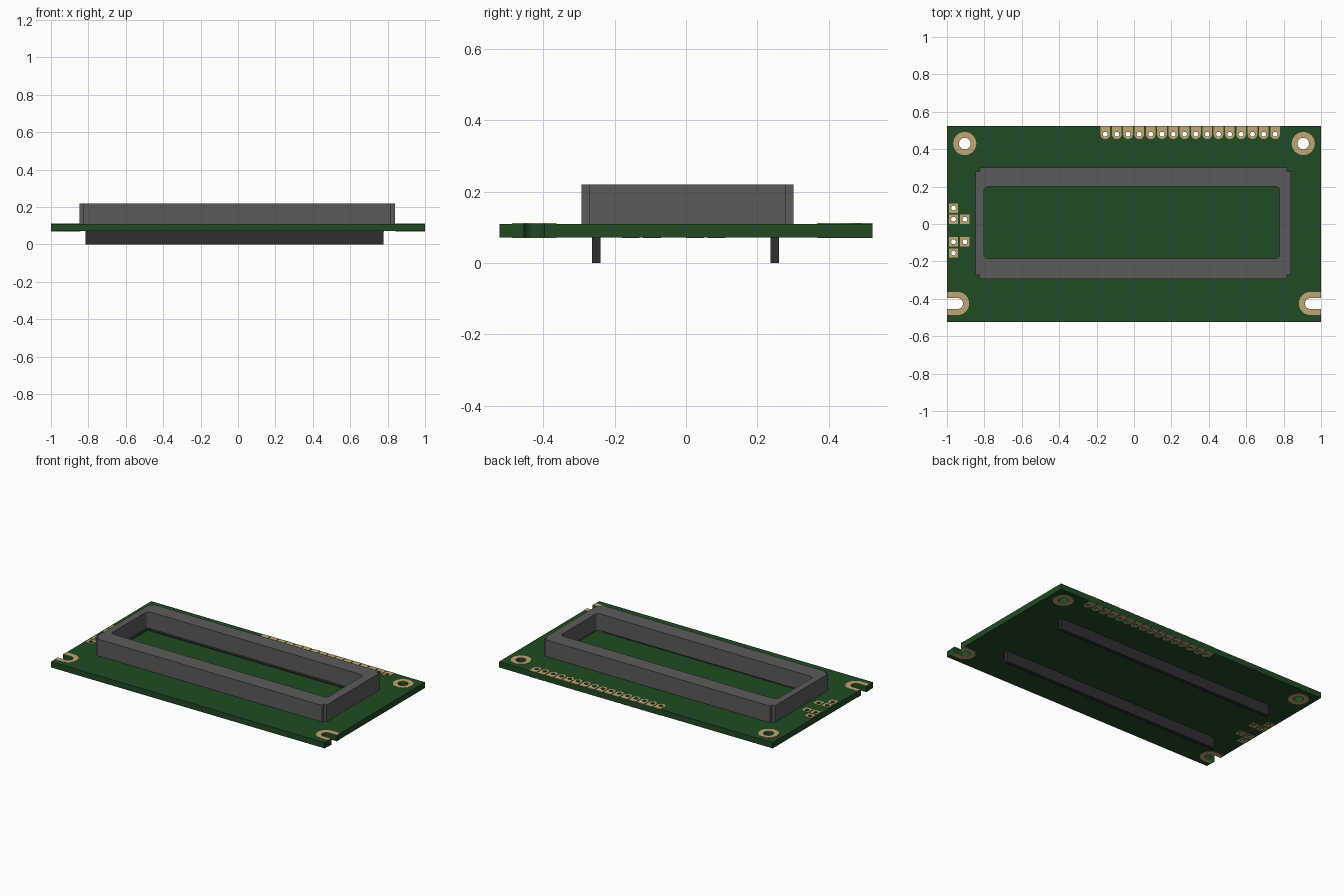
import bpy, bmesh
from math import sin, cos, pi

cube = bpy.data.objects.get("Cube")
if cube:
    bpy.data.objects.remove(cube)


def material(name, rgb, rough=0.6):
    m = bpy.data.materials.new(name)
    m.use_nodes = True
    m.diffuse_color = (*rgb, 1)
    bsdf = m.node_tree.nodes["Principled BSDF"]
    bsdf.inputs["Base Color"].default_value = (*rgb, 1)
    bsdf.inputs["Roughness"].default_value = rough
    return m


GREEN = material("board green", (0.015, 0.068, 0.017))
GOLD = material("pad tan", (0.52, 0.38, 0.18))
GREY = material("frame grey", (0.105, 0.105, 0.105))
DARK = material("bar black", (0.03, 0.028, 0.029))


def arc(cx, cy, r, a0, a1, n=12):
    return [(cx + r * cos(a0 + (a1 - a0) * i / n),
             cy + r * sin(a0 + (a1 - a0) * i / n)) for i in range(n + 1)]


def circle(cx, cy, r, n=24):
    return arc(cx, cy, r, 0, 2 * pi, n)[:-1]


def rect(x0, x1, y0, y1):
    return [(x0, y0), (x1, y0), (x1, y1), (x0, y1)]


def mirror(points):
    return [(-x, y) for x, y in points]


def slab(name, loops, z0, z1, mat):
    """Filled outlines (inner loops become holes) raised from z0 to z1."""
    curve = bpy.data.curves.new(name, 'CURVE')
    curve.dimensions = '2D'
    curve.fill_mode = 'BOTH'
    curve.extrude = (z1 - z0) / 2
    for pts in loops:
        s = curve.splines.new('POLY')
        s.points.add(len(pts) - 1)
        for p, (x, y) in zip(s.points, pts):
            p.co = (x, y, 0, 1)
        s.use_cyclic_u = True
    tmp = bpy.data.objects.new(name + "_outline", curve)
    bpy.context.collection.objects.link(tmp)
    dg = bpy.context.evaluated_depsgraph_get()
    mesh = bpy.data.meshes.new_from_object(tmp.evaluated_get(dg))
    bpy.data.objects.remove(tmp)
    bm = bmesh.new()
    bm.from_mesh(mesh)
    bmesh.ops.remove_doubles(bm, verts=bm.verts, dist=1e-5)
    bmesh.ops.translate(bm, verts=bm.verts, vec=(0, 0, (z0 + z1) / 2))
    bmesh.ops.recalc_face_normals(bm, faces=bm.faces)
    for f in bm.faces:
        f.smooth = False
    bm.to_mesh(mesh)
    bm.free()
    mesh.name = name
    mesh.materials.clear()
    mesh.materials.append(mat)
    ob = bpy.data.objects.new(name, mesh)
    bpy.context.collection.objects.link(ob)
    return ob


# Shared layout
HALF_Y = 0.523
Z_BOTTOM, Z_FLOOR, Z_TOP, Z_FRAME = 0.072, 0.074, 0.11, 0.22
SLOT_X, SLOT_Y, SLOT_R, RING_R = -0.943, -0.425, 0.029, 0.062
HOLE_X, HOLE_Y = 0.905, 0.43
PITCH = 0.0605
header_x = [-0.153 + i * PITCH for i in range(16)]
HEADER_Y = 0.48
side_pads = [(-0.965, 0.085), (-0.965, 0.025), (-0.904, 0.025),
             (-0.965, -0.095), (-0.904, -0.095), (-0.965, -0.155)]

# Circuit board: outline with two open slots, drilled holes, pocket under the frame
slot = [(-1, SLOT_Y - SLOT_R)] + arc(SLOT_X, SLOT_Y, SLOT_R, -pi / 2, pi / 2) + [(-1, SLOT_Y + SLOT_R)]
left_side = [(-1, -HALF_Y)] + slot + [(-1, HALF_Y)]
outline = left_side + mirror(left_side)[::-1]
mount_holes = [circle(s * HOLE_X, HOLE_Y, 0.031) for s in (-1, 1)]
pin_holes = [circle(x, HEADER_Y, 0.013, 12) for x in header_x]
pin_holes += [circle(x, y, 0.013, 12) for x, y in side_pads]
drilled = mount_holes + pin_holes
pocket = rect(-0.825, 0.82, -0.275, 0.28)
slab("board_base", [outline] + drilled, Z_BOTTOM, Z_FLOOR, GREEN)
slab("board_top", [outline, pocket] + drilled, Z_FLOOR, Z_TOP, GREEN)

# Metal pads on both faces of the board
slot_ring = ([(-1, SLOT_Y - RING_R)] + arc(SLOT_X, SLOT_Y, RING_R, -pi / 2, pi / 2)
             + [(-1, SLOT_Y + RING_R)] + slot[::-1])
header_loops = []
for x in header_x:
    header_loops.append([(x + 0.026, HALF_Y), (x - 0.026, HALF_Y)]
                        + arc(x, HEADER_Y, 0.026, pi, 2 * pi))
for side, z0 in (("upper", Z_TOP), ("lower", Z_BOTTOM - 0.002)):
    z1 = z0 + 0.002
    rings = [circle(s * HOLE_X, HOLE_Y, RING_R, 32) for s in (-1, 1)]
    slab(side + "_mount_rings", rings + mount_holes, z0, z1, GOLD)
    slab(side + "_slot_rings", [slot_ring, mirror(slot_ring)], z0, z1, GOLD)
    slab(side + "_header_pads", header_loops + pin_holes[:16], z0, z1, GOLD)
    squares = [rect(x - 0.025, x + 0.025, y - 0.025, y + 0.025) for x, y in side_pads]
    slab(side + "_side_pads", squares + pin_holes[16:], z0, z1, GOLD)

# Display frame: notched corners, rounded window, softened upper rim
X0, X1, Y0, Y1, N = -0.847, 0.839, -0.293, 0.301, 0.021
frame_outline = [(X0 + N, Y0), (X1 - N, Y0), (X1 - N, Y0 + N), (X1, Y0 + N),
                 (X1, Y1 - N), (X1 - N, Y1 - N), (X1 - N, Y1), (X0 + N, Y1),
                 (X0 + N, Y1 - N), (X0, Y1 - N), (X0, Y0 + N), (X0 + N, Y0 + N)]
WX0, WX1, WY0, WY1, R = -0.802, 0.779, -0.184, 0.20, 0.022
window = (arc(WX1 - R, WY1 - R, R, 0, pi / 2, 4) + arc(WX0 + R, WY1 - R, R, pi / 2, pi, 4)
          + arc(WX0 + R, WY0 + R, R, pi, 1.5 * pi, 4) + arc(WX1 - R, WY0 + R, R, 1.5 * pi, 2 * pi, 4))
frame = slab("display_frame", [frame_outline, window], Z_TOP, Z_FRAME, GREY)
bm = bmesh.new()
bm.from_mesh(frame.data)


def on_outer_rim(v):
    outside = v.co.x < WX0 - 0.01 or v.co.x > WX1 + 0.01 or v.co.y < WY0 - 0.01 or v.co.y > WY1 + 0.01
    return outside and v.co.z > Z_FRAME - 0.001


rim = [e for e in bm.edges if all(on_outer_rim(v) for v in e.verts)
       and len(e.link_faces) == 2 and e.calc_face_angle() > 0.5]
bmesh.ops.bevel(bm, geom=rim, offset=0.01, segments=2, profile=0.5,
                affect='EDGES', clamp_overlap=True)
bm.to_mesh(frame.data)
bm.free()

# Two support bars beneath the board, their tops showing in the pocket
for name, y in (("front_bar", -0.251), ("back_bar", 0.249)):
    slab(name, [rect(-0.816, 0.778, y - 0.012, y + 0.012)], 0, Z_FLOOR + 0.006, DARK)
